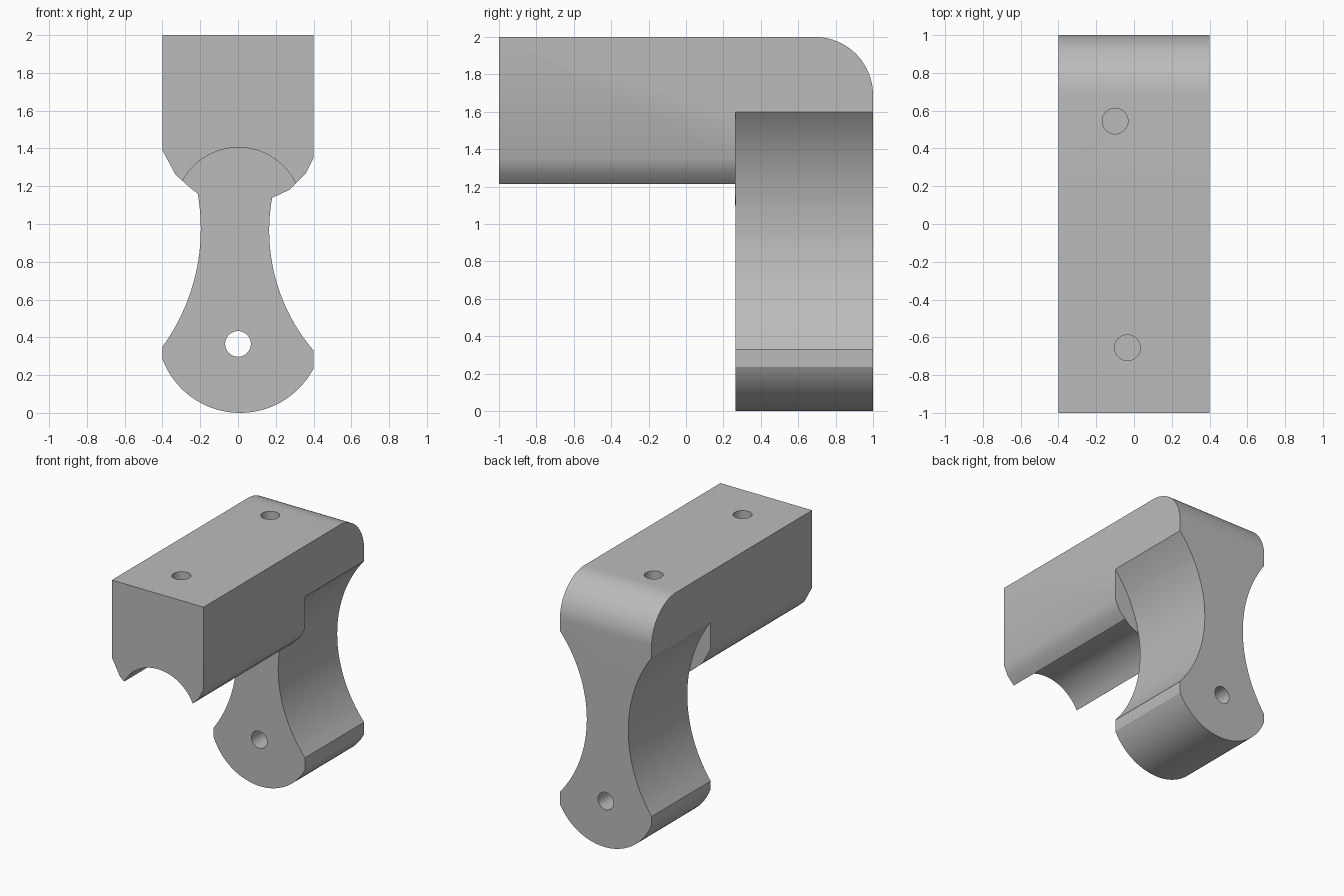
import bpy, bmesh
from math import sin, cos, atan2, hypot, pi
from mathutils import Matrix, Vector

cube = bpy.data.objects.get("Cube")
if cube:
    bpy.data.objects.remove(cube, do_unlink=True)

grey = bpy.data.materials.new("plain_grey")
grey.use_nodes = True
GREY = (0.5, 0.5, 0.5, 1)
grey.diffuse_color = GREY
grey.node_tree.nodes["Principled BSDF"].inputs["Base Color"].default_value = GREY


def arc(a, b, c, steps):
    """Points on the circle from a through b to c."""
    (ax, ay), (bx, by), (cx, cy) = a, b, c
    d = 2 * (ax * (by - cy) + bx * (cy - ay) + cx * (ay - by))
    sa, sb, sc = (x * x + y * y for x, y in (a, b, c))
    ox = (sa * (by - cy) + sb * (cy - ay) + sc * (ay - by)) / d
    oy = (sa * (cx - bx) + sb * (ax - cx) + sc * (bx - ax)) / d
    r = hypot(ax - ox, ay - oy)
    start, mid, end = (atan2(y - oy, x - ox) for x, y in (a, b, c))
    sweep = (end - start) % (2 * pi)
    if (mid - start) % (2 * pi) > sweep:
        sweep -= 2 * pi
    return [(ox + r * cos(start + sweep * i / steps),
             oy + r * sin(start + sweep * i / steps)) for i in range(steps + 1)]


def finish(name, bm):
    bmesh.ops.recalc_face_normals(bm, faces=bm.faces)
    mesh = bpy.data.meshes.new(name)
    bm.to_mesh(mesh)
    bm.free()
    mesh.materials.append(grey)
    obj = bpy.data.objects.new(name, mesh)
    bpy.context.collection.objects.link(obj)
    return obj


def prism(name, profile, y0, y1, round_back=0):
    """Extrude an x-z profile along y, optionally rounding the top back edge."""
    bm = bmesh.new()
    face = bm.faces.new([bm.verts.new((x, y0, z)) for x, z in profile])
    new = bmesh.ops.extrude_face_region(bm, geom=[face])["geom"]
    bmesh.ops.translate(bm, vec=(0, y1 - y0, 0),
                        verts=[v for v in new if isinstance(v, bmesh.types.BMVert)])
    if round_back:
        edge = [e for e in bm.edges
                if all(v.co.y > y1 - 0.001 and v.co.z > 1.99 for v in e.verts)]
        bmesh.ops.bevel(bm, geom=edge, offset=round_back, segments=20,
                        profile=0.5, affect='EDGES')
    return finish(name, bm)


def drill(name, centre, depth, axis):
    bm = bmesh.new()
    turn = Vector((0, 0, 1)).rotation_difference(Vector(axis)).to_matrix().to_4x4()
    bmesh.ops.create_cone(bm, cap_ends=True, segments=40, radius1=0.068,
                          radius2=0.068, depth=depth,
                          matrix=Matrix.Translation(centre) @ turn)
    return finish(name, bm)


def combine(target, tool, operation):
    mod = target.modifiers.new(operation, 'BOOLEAN')
    mod.operation, mod.object, mod.solver = operation, tool, 'EXACT'
    bpy.context.view_layer.objects.active = target
    bpy.ops.object.modifier_apply(modifier=mod.name)
    bpy.data.objects.remove(tool, do_unlink=True)


SPLIT, W = 0.265, 0.4

# Leg with concave sides and a round foot, running up to the top corner
leg = [(-W, 2), (W, 2)]
leg += arc((W, 1.6), (0.165, 0.96), (W, 0.33), 32)
leg += arc((W, 0.235), (0.01, 0), (-W, 0.285), 32)
leg += arc((-W, 0.35), (-0.197, 0.97), (-W, 1.6), 32)
bracket = prism("bracket", leg, SPLIT, 1, round_back=0.31)

# Arm with a rounded underside
under = [(W, 1.35), (0.36, 1.27), (0.27, 1.18), (0.185, 1.14), (0, 1.1),
         (-0.21, 1.16), (-0.24, 1.18), (-0.33, 1.26), (-W, 1.39)]
arm = prism("arm", [(-W, 2), (W, 2)] + under, -1, SPLIT)

# Groove under the arm, leaving a thin web in front of the leg
groove = prism("groove_cutter",
               arc((-0.295, 1.225), (0.005, 1.405), (0.305, 1.215), 32)
               + [(0.42, 1.0), (-0.42, 1.0)], -1.1, SPLIT - 0.004)
combine(arm, groove, 'DIFFERENCE')
combine(bracket, arm, 'UNION')

# Pivot hole through the foot and two blind holes in the top
combine(bracket, drill("pivot_cutter", (0, 0.6, 0.365), 1.2, (0, 1, 0)), 'DIFFERENCE')
for x, y in ((-0.1, 0.545), (-0.035, -0.655)):
    combine(bracket, drill("screw_cutter", (x, y, 2), 0.5, (0, 0, 1)), 'DIFFERENCE')

bpy.ops.object.select_all(action='DESELECT')
bracket.select_set(True)
bpy.context.view_layer.objects.active = bracket
bpy.ops.object.shade_smooth_by_angle(angle=0.5)
